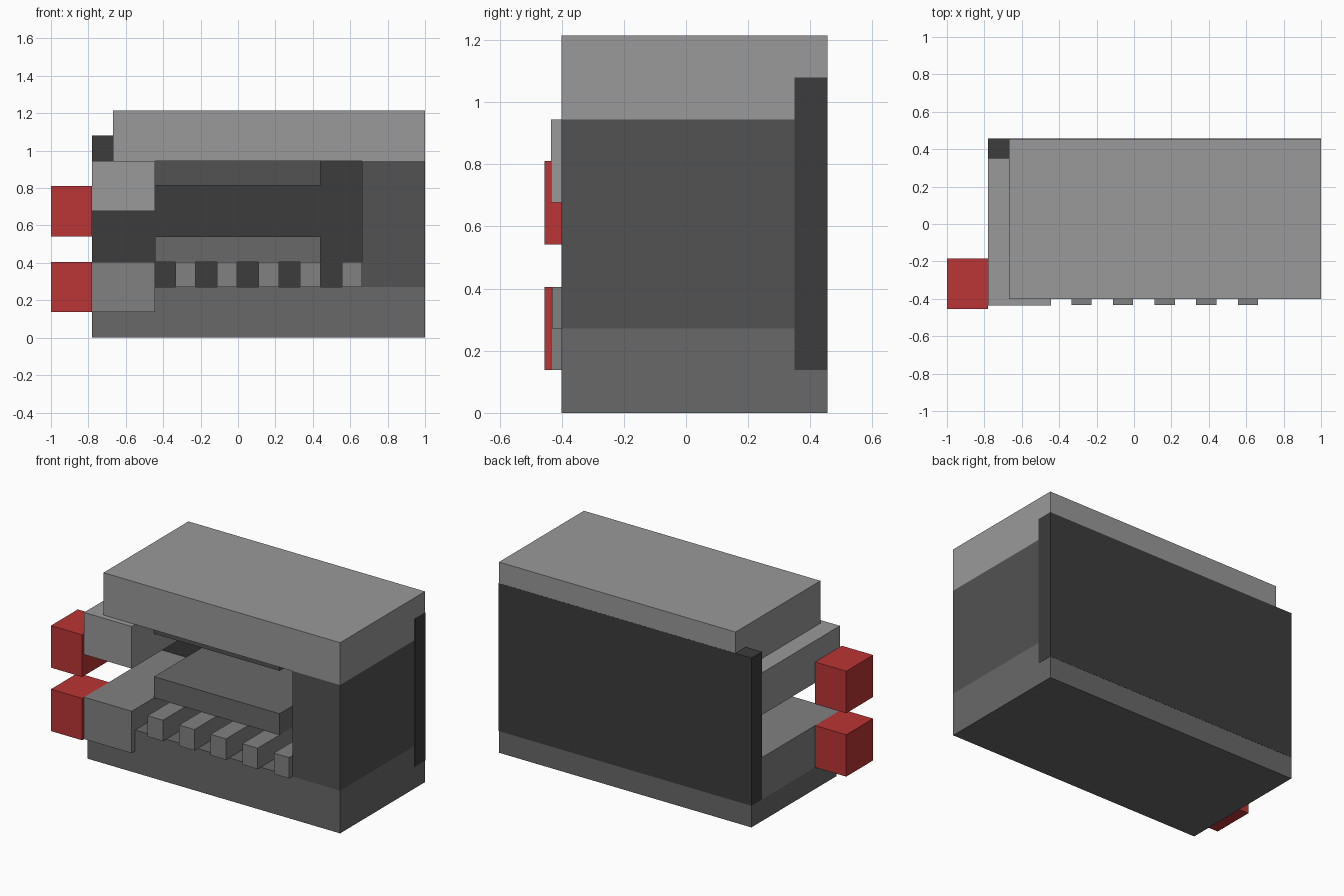
import bpy
import bmesh

if "Cube" in bpy.data.objects:
    bpy.data.objects.remove(bpy.data.objects["Cube"])


def material(name, rgb):
    m = bpy.data.materials.new(name)
    m.diffuse_color = (*rgb, 1)
    m.use_nodes = True
    m.node_tree.nodes["Principled BSDF"].inputs["Base Color"].default_value = m.diffuse_color
    return m


def grey(name, v):
    return material(name, (v, v, v))


LIGHT = grey("light_grey", 0.32)
MEDIUM = grey("medium_grey", 0.22)
DIM = grey("dim_grey", 0.14)
DARK = grey("dark_grey", 0.085)
BLACK = grey("near_black", 0.045)
RED = material("red", (0.5, 0.035, 0.035))


def box(name, x, y, z, mat):
    """Axis-aligned box from (min, max) ranges."""
    bm = bmesh.new()
    bmesh.ops.create_cube(bm, size=1)
    for v in bm.verts:
        v.co = [r[0] if c < 0 else r[1] for c, r in zip(v.co, (x, y, z))]
    me = bpy.data.meshes.new(name)
    bm.to_mesh(me)
    bm.free()
    me.materials.append(mat)
    ob = bpy.data.objects.new(name, me)
    bpy.context.collection.objects.link(ob)
    return ob


FRONT, BACK = -0.40, 0.455
L, R = -0.78, 1.0

# Main C-shaped housing
box("base", (L, R), (FRONT, BACK), (0, 0.272), DIM)
box("side_wall", (0.663, R), (FRONT, BACK), (0.272, 0.945), DARK)
box("roof", (-0.668, R), (FRONT, BACK), (0.945, 1.215), LIGHT)

# Back panel, a hair proud of the housing so faces do not coincide
e = 0.001
box("back_panel", (L - e, R + e), (0.35, BACK + e), (0.138, 1.08), BLACK)

# Recessed inner blocks
for name, z, mat in (("lower_inner_block", (0.405, 0.54), DIM),
                     ("upper_inner_block", (0.813, 0.945), DARK)):
    box(name, (-0.445, 0.44), (-0.21, BACK), z, mat)

# Jaw arms at the open end
box("lower_arm", (L - e / 2, -0.445), (-0.435, BACK), (0.138, 0.405), MEDIUM)
box("upper_arm", (L - e / 2, -0.445), (-0.435, BACK), (0.677, 0.945), LIGHT)

# Row of long teeth standing on the base
for i in range(5):
    x = -0.335 + i * 0.2225
    box(f"tooth_{i + 1}", (x, x + 0.108), (-0.432, BACK), (0.272, 0.405), MEDIUM)

# Red end blocks
for name, z in (("lower_red_block", (0.138, 0.405)),
                ("upper_red_block", (0.542, 0.81))):
    box(name, (-1.0, L), (-0.455, -0.185), z, RED)
